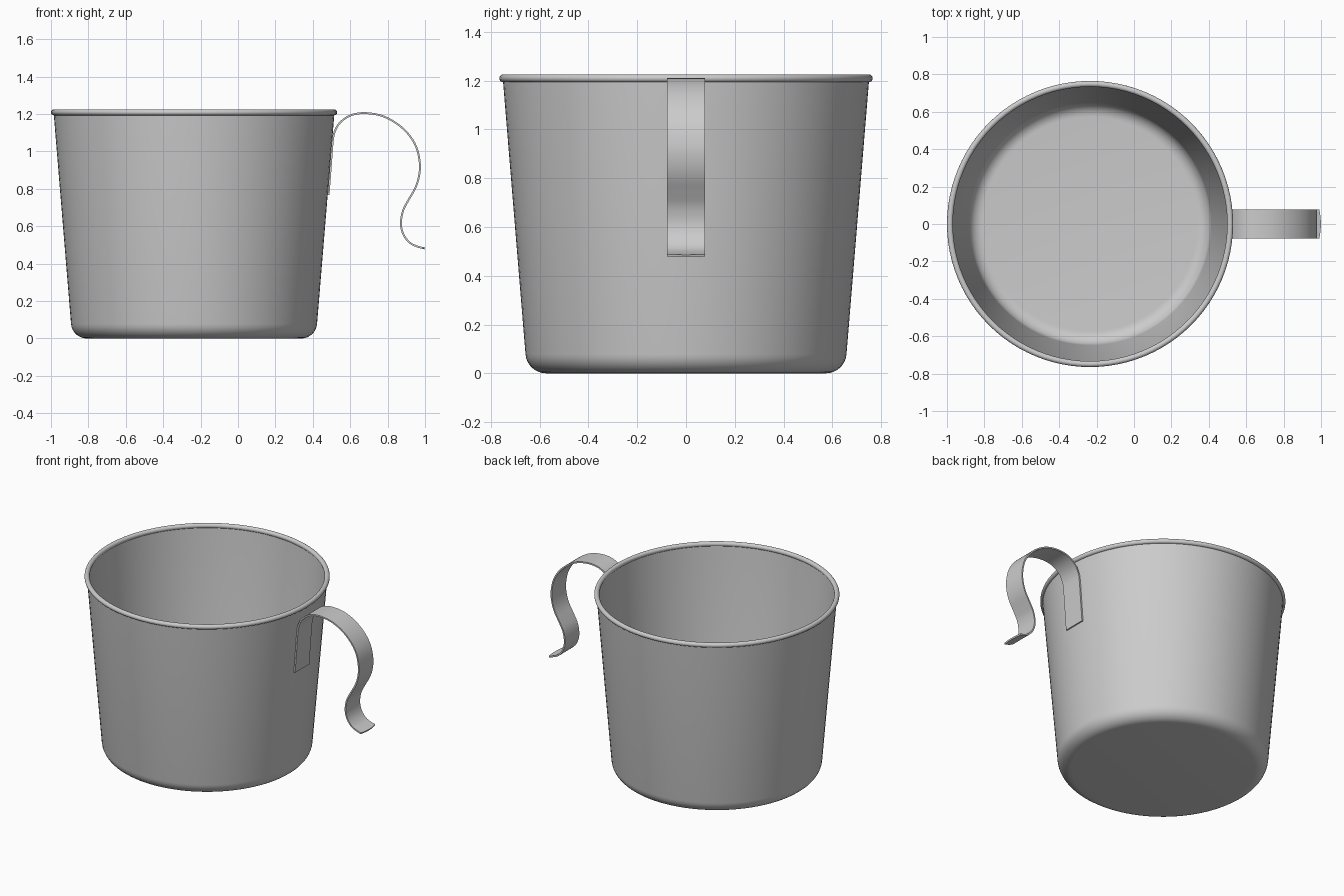
import bpy, bmesh
from math import radians, sin, cos, pi
from mathutils import Vector

if "Cube" in bpy.data.objects:
    bpy.data.objects.remove(bpy.data.objects["Cube"])

CX = -0.235  # cup axis


def finish(bm, name):
    bmesh.ops.remove_doubles(bm, verts=bm.verts, dist=1e-5)
    bmesh.ops.recalc_face_normals(bm, faces=bm.faces)
    me = bpy.data.meshes.new(name)
    bm.to_mesh(me)
    bm.free()
    ob = bpy.data.objects.new(name, me)
    bpy.context.collection.objects.link(ob)
    bpy.ops.object.select_all(action='DESELECT')
    ob.select_set(True)
    bpy.context.view_layer.objects.active = ob
    bpy.ops.object.shade_smooth_by_angle(angle=radians(40))
    return ob


def arc(cx, cz, r, a0, a1, n):
    angles = [radians(a0 + (a1 - a0) * i / n) for i in range(n + 1)]
    return [(cx + r * cos(a), cz + r * sin(a)) for a in angles]


# Cup: outer wall, rolled rim, inner wall and floor in one lathed profile
profile = [(0, 0)]
profile += arc(0.573, 0.085, 0.085, -90, -4.6, 8)
profile += arc(0.749, 1.209, 0.016, -88, 230, 16)
profile += arc(0.573, 0.085, 0.075, -4.6, -90, 8)
profile += [(0, 0.01)]
bm = bmesh.new()
verts = [bm.verts.new((CX + r, 0, z)) for r, z in profile]
edges = [bm.edges.new(pair) for pair in zip(verts, verts[1:])]
bmesh.ops.spin(bm, geom=verts + edges, cent=(CX, 0, 0), axis=(0, 0, 1),
               angle=2 * pi, steps=96, use_merge=False)
finish(bm, "cup")

# Handle: bent metal strip following a smooth side path
path = [(0.484, 0.767), (0.495, 0.91), (0.506, 1.05), (0.517, 1.105),
        (0.544, 1.152), (0.596, 1.190), (0.666, 1.205), (0.757, 1.194),
        (0.837, 1.157), (0.906, 1.098), (0.953, 1.024), (0.972, 0.938),
        (0.968, 0.869), (0.948, 0.805), (0.912, 0.741), (0.882, 0.682),
        (0.871, 0.612), (0.886, 0.553), (0.920, 0.511), (0.958, 0.492),
        (0.998, 0.481)]
pts = [Vector((x, 0, z)) for x, z in path]
ext = [2 * pts[0] - pts[1]] + pts + [2 * pts[-1] - pts[-2]]
line = []
for a, b, c, d in zip(ext, ext[1:], ext[2:], ext[3:]):
    for k in range(4):
        t = k / 4
        line.append(0.5 * (2 * b + (c - a) * t + (2 * a - 5 * b + 4 * c - d) * t**2
                           + (3 * b - a - 3 * c + d) * t**3))
line.append(pts[-1])

HALF, COLS = 0.077, 8
tip = (line[-1] - line[-2]).normalized()
bm = bmesh.new()
rows = []
for i, p in enumerate(line):
    row = []
    for j in range(COLS + 1):
        s = 2 * j / COLS - 1
        q = p + Vector((0, s * HALF, 0))
        if i == len(line) - 1:  # slightly rounded free end
            q -= tip * 0.009 * s * s
        row.append(bm.verts.new(q))
    rows.append(row)
for r0, r1 in zip(rows, rows[1:]):
    for j in range(COLS):
        bm.faces.new((r0[j], r0[j + 1], r1[j + 1], r1[j]))
handle = finish(bm, "handle")
mod = handle.modifiers.new("thickness", 'SOLIDIFY')
mod.thickness = 0.01
mod.offset = 0
bpy.ops.object.modifier_apply(modifier=mod.name)
bpy.ops.object.shade_smooth_by_angle(angle=radians(40))
